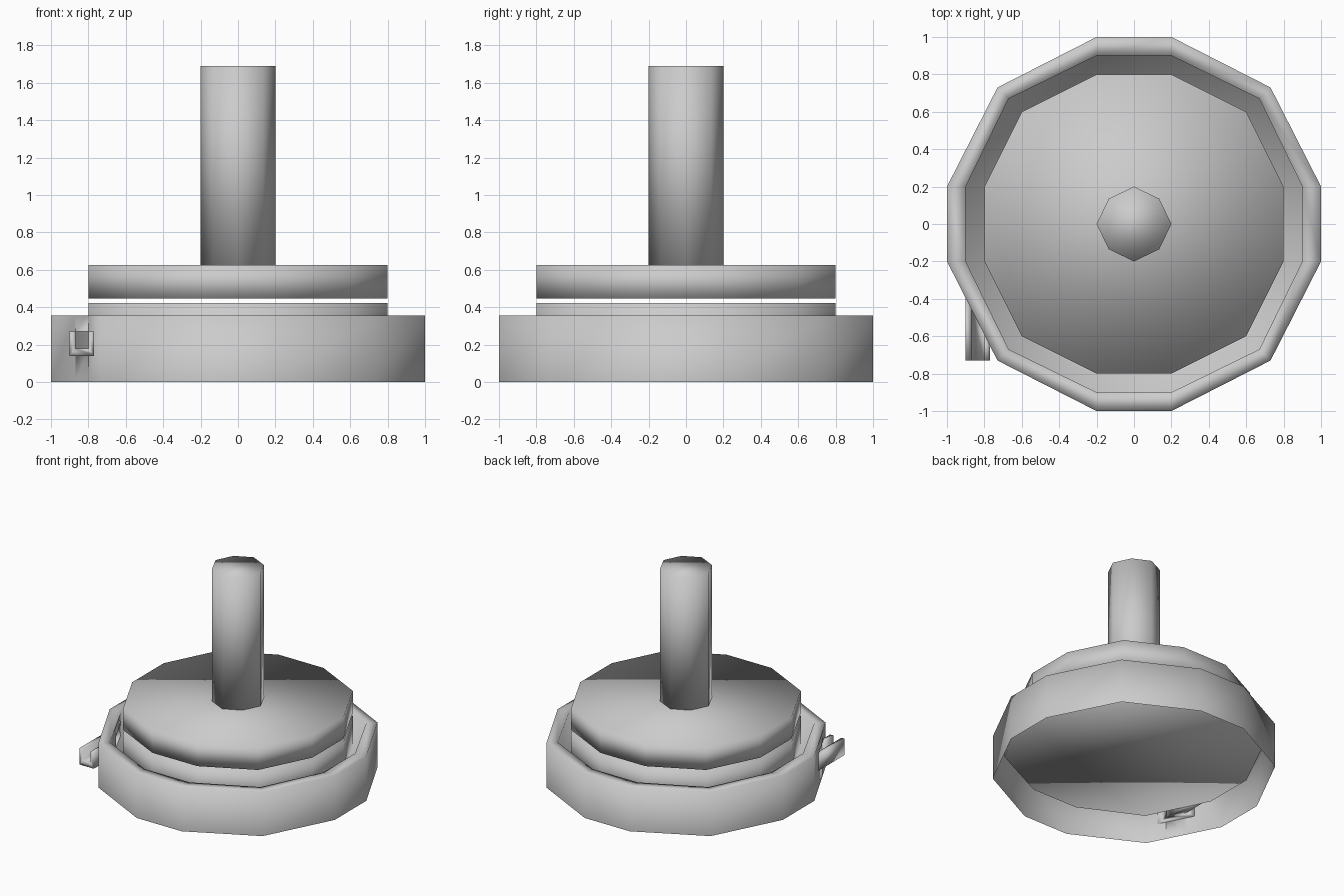
import bpy, bmesh

if "Cube" in bpy.data.objects:
    bpy.data.objects.remove(bpy.data.objects["Cube"])

HOLE_X = (-0.87, -0.80)      # spout opening
HOLE_Z = (0.18, 0.27)
FLOOR, RIM = 0.18, 0.355


def ring(r, d):
    """Twelve-sided outline: one quadrant turned four times."""
    pts, q = [], [(r, 0.2), (d, d), (0.2, r)]
    for _ in range(4):
        pts += q
        q = [(-y, x) for x, y in q]
    return pts


def finish(name, bm, fix=True):
    bmesh.ops.remove_doubles(bm, verts=bm.verts, dist=1e-5)
    if fix:
        bmesh.ops.recalc_face_normals(bm, faces=bm.faces)
    for f in bm.faces:
        f.smooth = True
    me = bpy.data.meshes.new(name)
    bm.to_mesh(me)
    bm.free()
    ob = bpy.data.objects.new(name, me)
    bpy.context.collection.objects.link(ob)
    return ob


def face(bm, pts):
    return bm.faces.new([bm.verts.new(p) for p in pts])


def prism(name, outline, z0, z1):
    bm = bmesh.new()
    f = face(bm, [(x, y, z0) for x, y in outline])
    ext = bmesh.ops.extrude_face_region(bm, geom=[f], use_keep_orig=True)
    for v in ext["geom"]:
        if isinstance(v, bmesh.types.BMVert):
            v.co.z = z1
    return finish(name, bm)


def y_on(a, b, x):
    return a[1] + (b[1] - a[1]) * (x - a[0]) / (b[0] - a[0])


def wall(bm, outline, z0, z1, flip):
    """Side wall with the spout opening cut in segment 6."""
    def quad(a, b, lo, hi):
        if hi - lo > 1e-4:
            p = [(*a, lo), (*b, lo), (*b, hi), (*a, hi)]
            face(bm, p[::-1] if flip else p)
    for i, a in enumerate(outline):
        b = outline[(i + 1) % 12]
        if i != 6:
            quad(a, b, z0, z1)
            continue
        h = [(x, y_on(a, b, x)) for x in HOLE_X]
        quad(a, h[0], z0, z1)
        quad(h[1], b, z0, z1)
        quad(h[0], h[1], z0, HOLE_Z[0])
        quad(h[0], h[1], HOLE_Z[1], z1)


# basin: outer skirt, rim, inner wall, floor
outer, inner = ring(1.0, 0.73), ring(0.9, 0.67)
bm = bmesh.new()
wall(bm, outer, 0, RIM, False)
wall(bm, inner, FLOOR, RIM, True)
for i in range(12):
    j = (i + 1) % 12
    face(bm, [(*outer[i], RIM), (*outer[j], RIM), (*inner[j], RIM), (*inner[i], RIM)])
face(bm, [(*p, FLOOR) for p in inner])

# passage through the basin wall to the spout
ho = [(x, y_on(outer[6], outer[7], x)) for x in HOLE_X]
hi = [(x, y_on(inner[6], inner[7], x)) for x in HOLE_X]
corners = [(0, HOLE_Z[0]), (1, HOLE_Z[0]), (1, HOLE_Z[1]), (0, HOLE_Z[1])]
for k in range(4):
    (s, z), (t, w) = corners[k], corners[(k + 1) % 4]
    face(bm, [(*ho[s], z), (*hi[s], z), (*hi[t], w), (*ho[t], w)])
finish("basin", bm, fix=False)

# spout: U-shaped channel ending along the slanted wall
x0, x1 = -0.90, -0.77
profile = [(x0, 0.14), (x1, 0.14), (x1, 0.27), (HOLE_X[1], 0.27), (HOLE_X[1], 0.18),
           (HOLE_X[0], 0.18), (HOLE_X[0], 0.27), (x0, 0.27)]
bm = bmesh.new()
front = [(x, -0.73, z) for x, z in profile]
back = [(x, y_on(outer[6], outer[7], x) + 0.01, z) for x, z in profile]
face(bm, front)
for i in range(8):
    j = (i + 1) % 8
    face(bm, [front[i], back[i], back[j], front[j]])
face(bm, back[::-1])
finish("spout", bm)

# stacked stones and the upright handle
stone = ring(0.8, 0.6)
prism("lower_stone", stone, FLOOR + 0.002, 0.422)
prism("upper_stone", stone, 0.447, 0.625)
c = 0.135
prism("handle", [(0.2, 0), (c, c), (0, 0.2), (-c, c), (-0.2, 0), (-c, -c), (0, -0.2), (c, -c)],
      0.625, 1.69)
